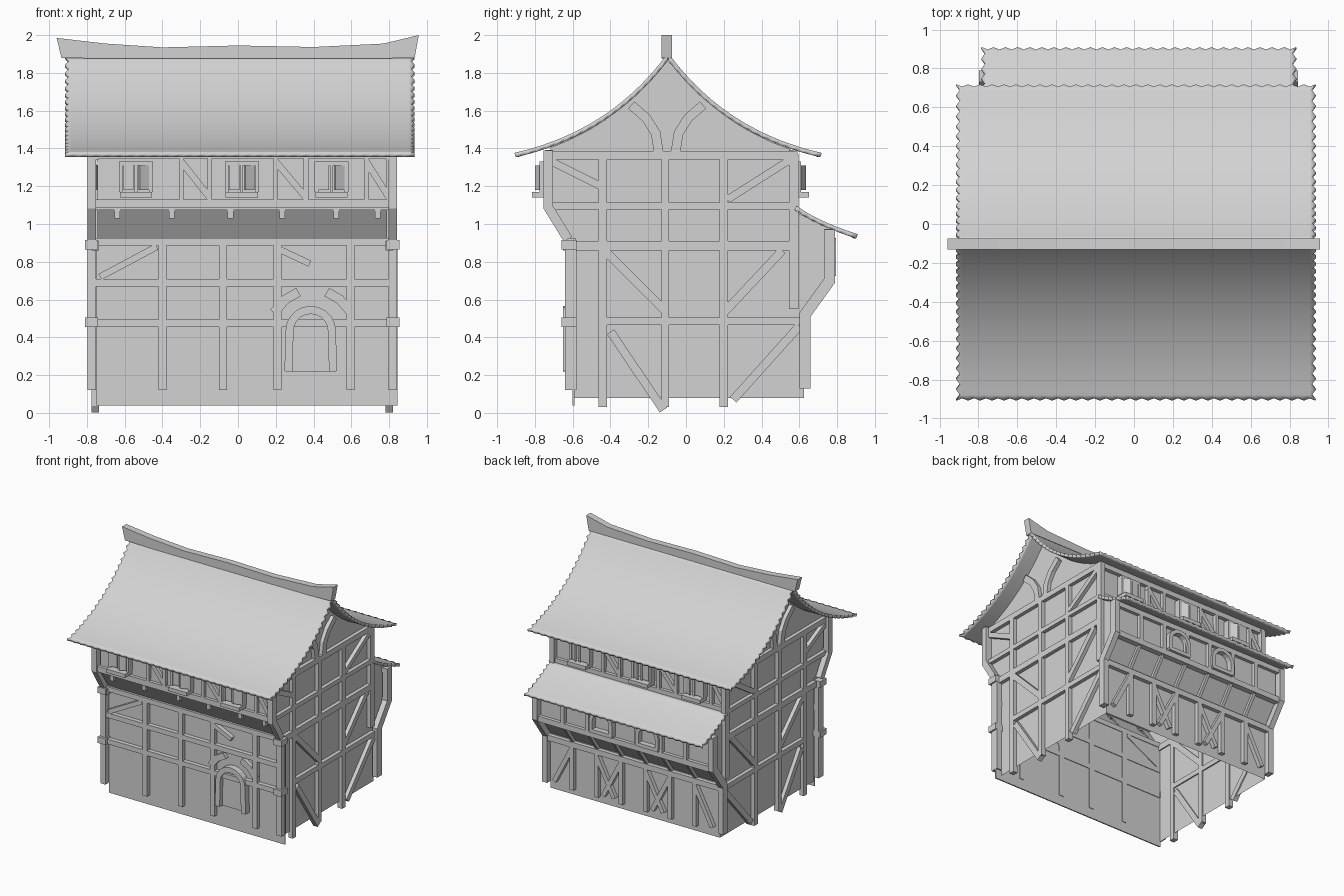
import bpy
import bmesh
import math
from mathutils import Vector

if "Cube" in bpy.data.objects:
    bpy.data.objects.remove(bpy.data.objects["Cube"], do_unlink=True)

grey = bpy.data.materials.new("plain grey")
grey.use_nodes = True
grey.diffuse_color = (0.65, 0.65, 0.65, 1)
grey.node_tree.nodes["Principled BSDF"].inputs["Base Color"].default_value = grey.diffuse_color

X, Y = Vector((1, 0, 0)), Vector((0, 1, 0))
LEFT, RIGHT, MIDDLE = 0.80, -0.755, 0.0225   # side frame planes and their centre


def finish(name, bm):
    bmesh.ops.recalc_face_normals(bm, faces=bm.faces)
    mesh = bpy.data.meshes.new(name)
    bm.to_mesh(mesh)
    bm.free()
    mesh.materials.append(grey)
    obj = bpy.data.objects.new(name, mesh)
    bpy.context.collection.objects.link(obj)
    return obj


def on_y(y):
    return lambda u, v: Vector((u, y, v))


def on_x(x):
    return lambda u, v: Vector((x, u, v))


def strip(bm, points, width, normal, depth):
    """Mitred rectangular bar that follows a flat path."""
    rings = []
    for i, p in enumerate(points):
        before = (p - points[max(i - 1, 0)]).normalized()
        after = (points[min(i + 1, len(points) - 1)] - p).normalized()
        tangent = (before + after).normalized()
        bend = max(tangent.dot(after if after.length else before), 0.5)
        side = normal.cross(tangent) * (width / 2 / bend)
        out = normal * (depth / 2)
        rings.append([bm.verts.new(p + a * side + b * out)
                      for a, b in ((1, 1), (-1, 1), (-1, -1), (1, -1))])
    for r, s in zip(rings, rings[1:]):
        for k in range(4):
            j = (k + 1) % 4
            bm.faces.new((r[k], r[j], s[j], s[k]))
    bm.faces.new(rings[0])
    bm.faces.new(rings[-1])


def timbers(name, plane, normal, depth, runs):
    bm = bmesh.new()
    for width, *path in runs:
        strip(bm, [plane(*p) for p in path], width, normal, depth)
    return finish(name, bm)


def prism(name, outline, plane, shift):
    bm = bmesh.new()
    face = bm.faces.new([bm.verts.new(plane(*p)) for p in outline])
    extruded = bmesh.ops.extrude_face_region(bm, geom=[face])["geom"]
    moved = [g for g in extruded if isinstance(g, bmesh.types.BMVert)]
    bmesh.ops.translate(bm, verts=moved, vec=shift)
    return finish(name, bm)


def curve(a, b, c, count):
    a, b, c = Vector(a), Vector(b), Vector(c)
    ts = [i / count for i in range(count + 1)]
    return [a * (1 - t) ** 2 + b * 2 * t * (1 - t) + c * t * t for t in ts]


def roof_sheet(name, line, x0, x1, columns):
    """Curved tile sheet with toothed ends and eave."""
    bm = bmesh.new()
    rows = []
    for i, (y, z) in enumerate(line):
        row = []
        for k in range(columns + 1):
            x = x0 + (x1 - x0) * k / columns
            tooth = 0.02 * (i % 2)
            x += tooth if k == 0 else -tooth if k == columns else 0
            eave = 0.012 * (k % 2) if i == len(line) - 1 else 0
            row.append(bm.verts.new((x, y - math.copysign(eave, y), z)))
        rows.append(row)
    for r, s in zip(rows, rows[1:]):
        for k in range(columns):
            bm.faces.new((r[k], r[k + 1], s[k + 1], s[k]))
    obj = finish(name, bm)
    thick = obj.modifiers.new("thickness", "SOLIDIFY")
    thick.thickness, thick.offset = 0.024, 0
    bpy.ops.object.select_all(action="DESELECT")
    obj.select_set(True)
    bpy.context.view_layer.objects.active = obj
    bpy.ops.object.shade_smooth_by_angle(angle=math.radians(30))


# Roofs and ridge
front_line = curve((-0.1, 1.88), (-0.4, 1.48), (-0.905, 1.365), 36)
back_line = [Vector((-0.19 - p.x, p.y)) for p in front_line]
roof_sheet("front_roof", front_line, -0.915, 0.935, 60)
roof_sheet("back_roof", back_line, -0.915, 0.935, 60)
roof_sheet("lower_back_roof", curve((0.58, 1.085), (0.7, 1.0), (0.905, 0.935), 14), -0.785, 0.835, 52)
prism("ridge_beam", [(-0.935, 1.88), (-0.7, 1.875), (0.7, 1.875), (0.935, 1.88), (0.957, 2.0),
                     (0.77, 1.955), (0.4, 1.937), (0, 1.945), (-0.4, 1.935), (-0.7, 1.955),
                     (-0.96, 1.985)], on_y(-0.13), Y * 0.055)

# Hollow plaster body, open below
gable = [(p.x, p.y - 0.015) for p in reversed(front_line) if p.x > -0.72]
gable += [(p.x, p.y - 0.015) for p in back_line[1:] if p.x < 0.56]
profile = [(-0.595, 0.08), (-0.6, 0.04), (-0.6, 0.9), (-0.72, 1.08)] + gable
profile += [(0.56, 1.07), (0.75, 0.99), (0.75, 0.7), (0.625, 0.53), (0.625, 0.08)]
bm = bmesh.new()
ends = [[bm.verts.new((x, *p)) for p in profile] for x in (RIGHT + 0.01, LEFT - 0.01)]
for end in ends:
    bm.faces.new(end)
for k in range(len(profile) - 1):
    bm.faces.new((ends[0][k], ends[0][k + 1], ends[1][k + 1], ends[1][k]))
finish("plaster_walls", bm)
prism("front_wall_sheet", [(-0.75, 0.04), (0.845, 0.04), (0.845, 0.9), (-0.75, 0.9)], on_y(-0.6), Y * 0.01)

# Side frames, the same on both ends
side_runs = [
    (0.05, (-0.65, 0.885), (0.58, 0.885)),
    (0.035, (-0.72, 1.095), (0.56, 1.095)),
    (0.045, (-0.75, 1.365), (0.59, 1.365)),
    (0.04, (-0.42, 0.485), (0.6, 0.485)),
    (0.045, (-0.44, 0.03), (-0.44, 1.37)),
    (0.042, (-0.11, 0.03), (-0.11, 1.37)),
    (0.045, (0.2, 0.03), (0.2, 1.37)),
    (0.05, (0.57, 0.55), (0.57, 1.37)),
    (0.04, (-0.71, 1.33), (-0.45, 1.2)),
    (0.04, (0.22, 1.13), (0.55, 1.34)),
    (0.045, (-0.43, 0.86), (-0.11, 0.54)),
    (0.045, (0.51, 0.86), (0.2, 0.53)),
    (0.045, (-0.4, 0.43), (-0.12, 0.015)),
    (0.045, (0.6, 0.46), (0.25, 0.07)),
]
brace = [(-0.29, 1.63), (-0.21, 1.56), (-0.16, 1.48), (-0.145, 1.38)]
side_runs += [(0.05, *brace), (0.05, *[(-0.2 - y, z) for y, z in brace])]
for side, x in (("left", LEFT), ("right", RIGHT)):
    timbers(side + "_timber_frame", on_x(x), X, 0.04, side_runs)
    outer = x + math.copysign(0.02, x)
    timbers(side + "_corner_posts", on_x(outer), X, 0.045, [
        (0.05, (-0.625, 0.92), (-0.73, 1.09), (-0.73, 1.39)),
        (0.06, (0.63, 0.13), (0.63, 0.52), (0.76, 0.7), (0.76, 0.97)),
        (0.06, (-0.61, 0.12), (-0.61, 0.89)),
    ])
    timbers(side + "_corner_blocks", on_x(outer), X, 0.07,
            [(0.05, (-0.66, z), (-0.58, z)) for z in (0.48, 0.89)])

# Front frame
front_runs = [(0.04, (RIGHT, z), (LEFT + 0.03, z)) for z in (0.475, 0.69, 0.905)]
front_runs += [(0.042, (x, 0.12), (x, 0.9)) for x in (-0.4, -0.08, 0.21, 0.595)]
front_runs += [(0.035, (-0.73, 0.72), (-0.43, 0.88)), (0.035, (0.21, 0.87), (0.38, 0.79))]
timbers("front_timber_frame", on_y(-0.61), Y, 0.05, front_runs)

# Upper frames, front and back
bays = [(-0.3, -0.15), (0.2, 0.36), (0.68, 0.8)]
for name, y, turn in (("front", -0.725, 1), ("back", 0.565, -1)):
    runs = [(0.045, (RIGHT, z), (LEFT, z)) for z in (1.107, 1.37)]
    for a, b in bays:
        a, b = [MIDDLE + turn * (v - MIDDLE) for v in (a, b)]
        runs += [(0.025, (a, 1.1), (a, 1.38)), (0.025, (b, 1.1), (b, 1.38)),
                 (0.035, (a, 1.33), (b, 1.14))]
    timbers(name + "_upper_frame", on_y(y), Y, 0.04, runs)

# Corbels below the front overhang
for x in (-0.64, -0.35, -0.04, 0.235, 0.52, 0.74):
    prism("corbel", [(-0.6, 0.94), (-0.67, 1.03), (-0.72, 1.03), (-0.72, 1.08)], on_x(x - 0.015), X * 0.03)

# Windows with shutters and sills
for name, y, turn in (("front", -0.75, -1), ("back", 0.585, 1)):
    for x in (-0.54, 0.02, 0.495):
        x *= -turn
        timbers(name + "_window_frame", on_y(y), Y, 0.05, [
            (0.02, (x - 0.08, 1.17), (x - 0.08, 1.33)),
            (0.02, (x + 0.08, 1.17), (x + 0.08, 1.33)),
            (0.02, (x - 0.08, 1.32), (x + 0.08, 1.32)),
            (0.015, (x, 1.17), (x, 1.32))])
        timbers(name + "_window_sill", on_y(y + turn * 0.02), Y, 0.09,
                [(0.03, (x - 0.085, 1.155), (x + 0.085, 1.155))])
        timbers(name + "_shutter", on_y(y + turn * 0.015), Y, 0.02,
                [(0.055, (x - 0.04, 1.18), (x - 0.04, 1.31))])
        tilt = Vector((0.5, turn * 0.866, 0))
        hinge = Vector((x + 0.04, y + turn * 0.03, 0))
        timbers(name + "_open_shutter", lambda u, v: hinge + Vector((0, 0, v)), tilt, 0.015,
                [(0.055, (0, 1.18), (0, 1.31))])

# Arched door and its curved braces
cx = 0.385
arc = [(cx + 0.112 * math.cos(a), 0.435 + 0.11 * math.sin(a))
       for a in (math.pi * k / 10 for k in range(11))]
timbers("door_frame", on_y(-0.62), Y, 0.06, [(0.042, (cx + 0.118, 0.22), *arc, (cx - 0.118, 0.22))])
prism("door", [(cx + 0.1, 0.22)] + arc + [(cx - 0.1, 0.22)], on_y(-0.615), Y * 0.01)
bow = [(0.19, 0.53), (0.25, 0.6), (0.32, 0.64)]
timbers("door_braces", on_y(-0.61), Y, 0.045,
        [(0.05, *bow), (0.05, *[(2 * cx + 0.02 - x, z) for x, z in bow])])

# Back lower frame, sloped ribs and bay frame
posts = [RIGHT + (LEFT - RIGHT) * k / 7 for k in range(1, 7)]
low = [(0.045, (RIGHT, 0.5), (LEFT, 0.5))]
bay = [(0.045, (RIGHT, z), (LEFT, z)) for z in (0.7, 0.95)]
for k, x in enumerate(posts):
    low += [(0.04, (x, 0.13), (x, 0.5))]
    reach = 0.16 if k % 2 else -0.16
    low += [(0.035, (x, 0.47), (x + reach, 0.16))]
    bay += [(0.035, (x, 0.7), (x, 0.95))]
    timbers("overhang_rib", on_x(x), X, 0.025, [(0.03, (0.63, 0.52), (0.75, 0.69))])
timbers("back_lower_frame", on_y(0.635), Y, 0.045, low)
timbers("back_bay_frame", on_y(0.755), Y, 0.045, bay)
for x in (0.22, -0.2):
    arch = [(x + 0.09 * math.cos(a), 0.82 + 0.09 * math.sin(a))
            for a in (math.pi * k / 8 for k in range(9))]
    timbers("back_arched_window", on_y(0.765), Y, 0.06,
            [(0.03, (x + 0.09, 0.74), *arch, (x - 0.09, 0.74)), (0.03, (x - 0.1, 0.74), (x + 0.1, 0.74))])
